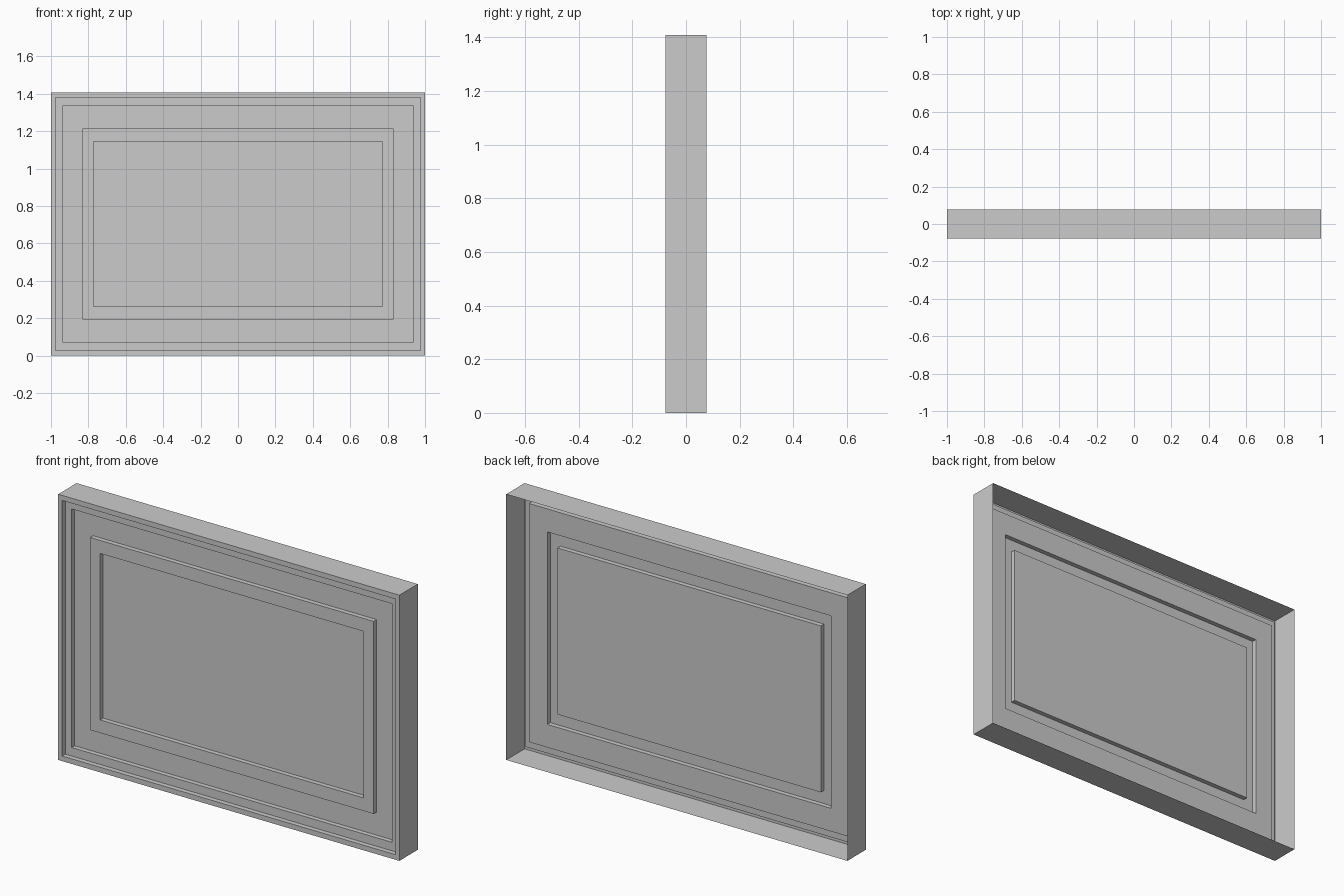
import bpy, bmesh

if "Cube" in bpy.data.objects:
    bpy.data.objects.remove(bpy.data.objects["Cube"])

H = 1.408  # overall height
# Stepped moulding profile from the open back edge to the centre panel:
# (inset in x, inset in z, y)
PROFILE = [
    (0.0, 0.0, 0.077), (0.0, 0.0, -0.077),          # outer side walls
    (0.023, 0.027, -0.077), (0.023, 0.027, -0.051),  # front rim, first step
    (0.061, 0.072, -0.051), (0.061, 0.072, -0.026),  # second step
    (0.169, 0.194, -0.026), (0.169, 0.194, -0.051),  # flat mat, raised bead
    (0.228, 0.263, -0.051), (0.228, 0.263, -0.026),  # bead top, inner step
]

bm = bmesh.new()


def ring(ix, iz, y):
    x, lo, hi = 1 - ix, iz, H - iz
    return [bm.verts.new(p) for p in ((-x, y, lo), (x, y, lo), (x, y, hi), (-x, y, hi))]


# Thin open-backed shell: bridge the rectangular loops
rings = [ring(*p) for p in PROFILE]
for a, b in zip(rings, rings[1:]):
    for i in range(4):
        j = (i + 1) % 4
        bm.faces.new((a[i], a[j], b[j], b[i]))

# Centre panel
bm.faces.new(rings[-1])

mesh = bpy.data.meshes.new("picture_frame")
bm.to_mesh(mesh)
bm.free()
frame = bpy.data.objects.new("picture_frame", mesh)
bpy.context.collection.objects.link(frame)
